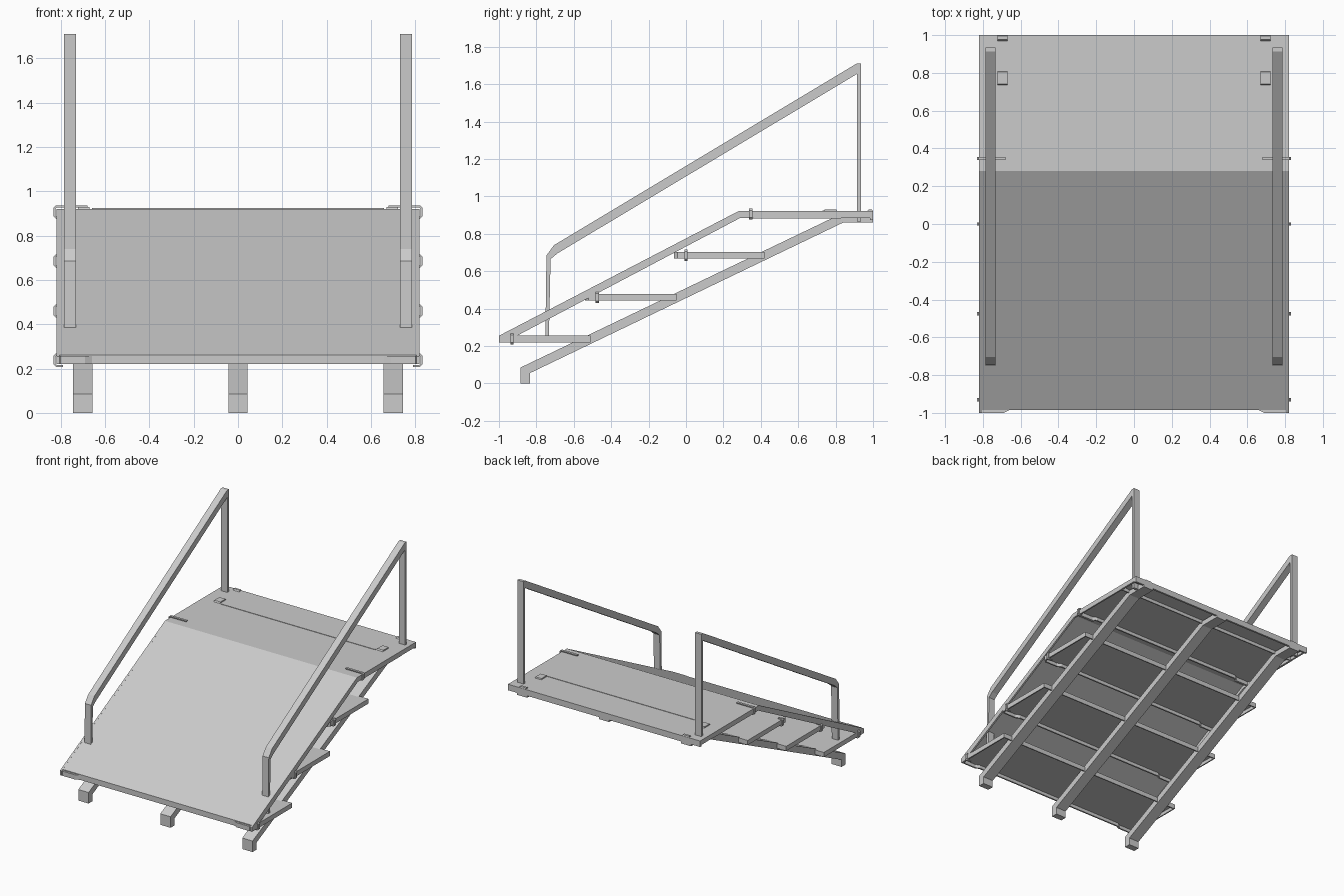
import bpy
import bmesh
from mathutils import Vector

cube = bpy.data.objects.get("Cube")
if cube:
    bpy.data.objects.remove(cube, do_unlink=True)

metal = bpy.data.materials.new("plain_grey_metal")
metal.use_nodes = True
GREY = (0.6, 0.6, 0.6, 1)
metal.diffuse_color = GREY
metal.node_tree.nodes["Principled BSDF"].inputs["Base Color"].default_value = GREY


def finish(name, bm):
    bmesh.ops.recalc_face_normals(bm, faces=bm.faces)
    mesh = bpy.data.meshes.new(name)
    bm.to_mesh(mesh)
    bm.free()
    mesh.materials.append(metal)
    obj = bpy.data.objects.new(name, mesh)
    bpy.context.collection.objects.link(obj)
    return obj


def extrude(name, points, direction):
    """Extrude a closed outline along a direction."""
    bm = bmesh.new()
    face = bm.faces.new([bm.verts.new(p) for p in points])
    moved = bmesh.ops.extrude_face_region(bm, geom=[face], use_keep_orig=True)["geom"]
    bmesh.ops.translate(bm, vec=direction,
                        verts=[g for g in moved if isinstance(g, bmesh.types.BMVert)])
    return finish(name, bm)


def side_profile(name, yz, x0, x1):
    return extrude(name, [(x0, y, z) for y, z in yz], Vector((x1 - x0, 0, 0)))


def box(name, x, y, z):
    return side_profile(name, [(y[0], z[0]), (y[1], z[0]), (y[1], z[1]), (y[0], z[1])], *x)


def tray(name, y0, y1, z0, z1):
    """Step with a shallow notch in its front edge and a hollow underside."""
    half = [(0.66, y0 + 0.015), (0.69, y0), (0.8, y0), (0.82, y0 + 0.02), (0.82, y1)]
    outline = half + [(-x, y) for x, y in reversed(half)]
    bm = bmesh.new()
    base = bm.faces.new([bm.verts.new((x, y, z0)) for x, y in outline])
    moved = bmesh.ops.extrude_face_region(bm, geom=[base], use_keep_orig=True)["geom"]
    bmesh.ops.translate(bm, vec=(0, 0, z1 - z0),
                        verts=[g for g in moved if isinstance(g, bmesh.types.BMVert)])
    bmesh.ops.recalc_face_normals(bm, faces=bm.faces)
    bmesh.ops.inset_region(bm, faces=[base], thickness=0.012)
    hollow = bmesh.ops.extrude_face_region(bm, geom=[base])["geom"]
    bmesh.ops.translate(bm, vec=(0, 0, 0.026),
                        verts=[g for g in hollow if isinstance(g, bmesh.types.BMVert)])
    bmesh.ops.delete(bm, geom=[base] if base.is_valid else [], context='FACES')
    return finish(name, bm)


# Steps
steps = [(-1.0, -0.51, 0.22), (-0.54, -0.05, 0.443), (-0.065, 0.42, 0.668), (0.34, 0.83, 0.883)]
for i, (y0, y1, z) in enumerate(steps):
    tray(f"step_{i + 1}", y0, y1, z, z + 0.036)

# Sloping cover that flattens into the landing
cover = [(-0.985, 0.262), (0.28, 0.921), (1.0, 0.921), (1.0, 0.909), (0.283, 0.909), (-0.985, 0.248)]
side_profile("ramp_and_landing", cover, -0.82, 0.82)
lip = [(-1.0, 0.22), (-1.0, 0.255), (0.28, 0.921), (1.0, 0.921), (1.0, 0.885), (0.29, 0.885), (-0.97, 0.22)]
for side, s in (("left", 1), ("right", -1)):
    side_profile(f"cover_lip_{side}", lip, s * 0.82, s * 0.806)
box("landing_back_lip", (-0.82, 0.82), (0.985, 1.0), (0.875, 0.921))
box("landing_seam", (-0.66, 0.66), (0.73, 0.738), (0.919, 0.924))

# Three sloping support beams with bent feet
beam = [(-0.885, 0), (-0.885, 0.085), (0.79, 0.888), (0.83, 0.9), (1.0, 0.9),
        (1.0, 0.86), (0.84, 0.86), (-0.835, 0.055), (-0.835, 0)]
for name, x in (("left", 0.70), ("middle", 0), ("right", -0.70)):
    side_profile(f"beam_{name}", beam, x - 0.044, x + 0.044)

# Handrails: front post, sloping bar and rear post in one piece
rail = [(-0.752, 0.25), (-0.746, 0.685), (-0.705, 0.74), (0.912, 1.71), (0.935, 1.71), (0.935, 0.865),
        (0.915, 0.865), (0.915, 1.655), (-0.688, 0.695), (-0.724, 0.665), (-0.733, 0.25)]
for side, s in (("left", 1), ("right", -1)):
    side_profile(f"handrail_{side}", rail, s * 0.732, s * 0.785)

    # Straps wrapped around the ends of the steps
    for i, (y, z) in enumerate(((-0.93, 0.208), (-0.475, 0.43), (0, 0.655), (0.347, 0.876))):
        strap = [(0.68, 0), (0.822, 0), (0.832, 0.01), (0.832, 0.05), (0.822, 0.06), (0.68, 0.06),
                 (0.68, 0.052), (0.818, 0.052), (0.824, 0.046), (0.824, 0.014), (0.818, 0.008), (0.68, 0.008)]
        inner = 0.68 if i == 3 else 0.79
        extrude(f"strap_{side}_{i + 1}",
                [(s * max(x, inner), y - 0.009, z + dz) for x, dz in strap], Vector((0, 0.018, 0)))

    # Small raised tabs on the landing
    for place, y0, y1 in (("front", 0.73, 0.81), ("rear", 0.965, 1.0)):
        tab = [(y0, 0.915), (y0 + 0.012, 0.93), (y1 - 0.005, 0.93), (y1, 0.915)]
        side_profile(f"tab_{place}_{side}", tab, s * 0.67, s * 0.722)
